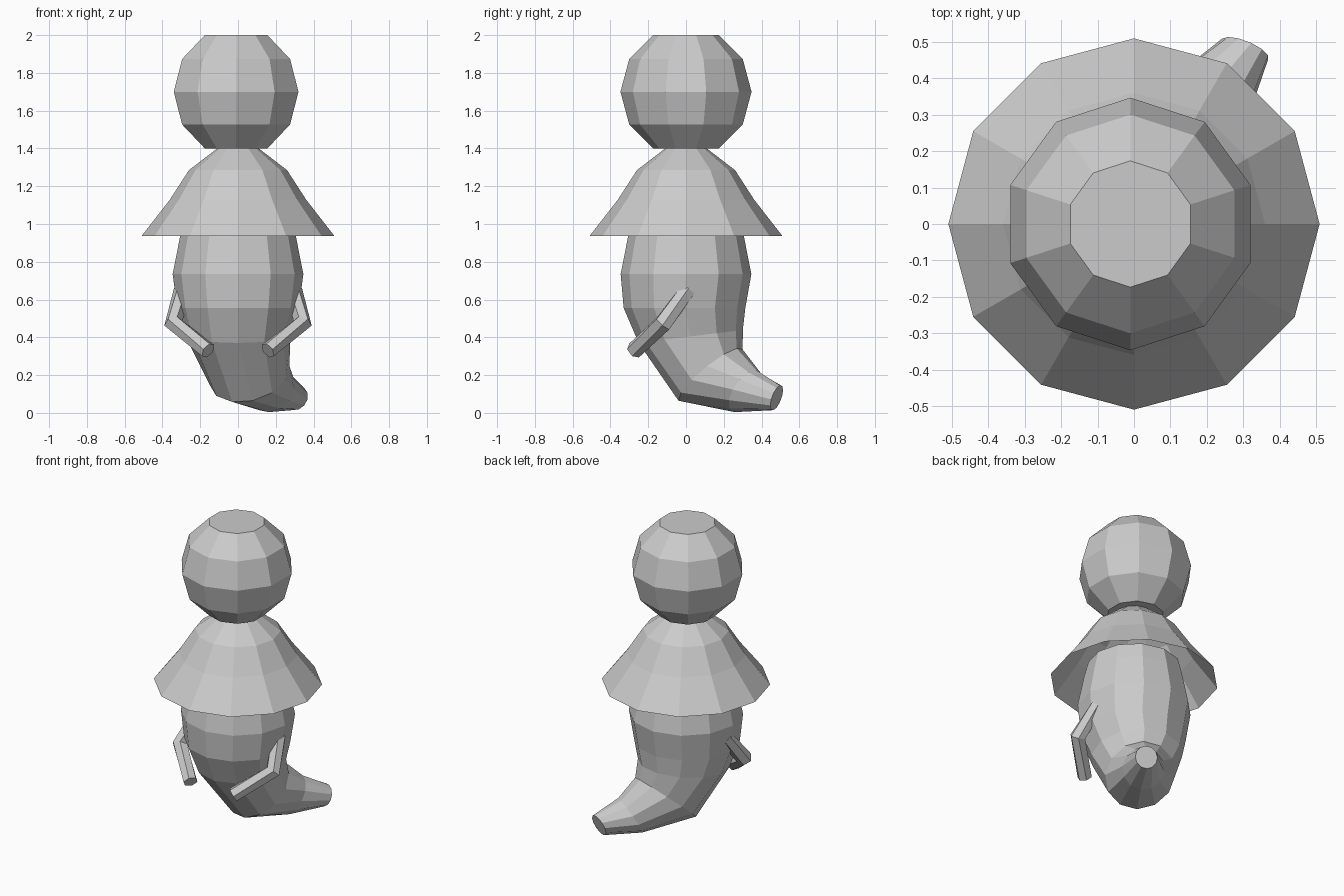
import bpy, bmesh
from math import sin, cos, pi, radians
from mathutils import Vector

if "Cube" in bpy.data.objects:
    bpy.data.objects.remove(bpy.data.objects["Cube"])

UP = Vector((0, 0, 1))


def tube(name, rings, sides, start=0.0, caps=True):
    """Loft flat-shaded rings given as (centre, radius, axis)."""
    bm = bmesh.new()
    loops = []
    for centre, radius, axis in rings:
        rot = UP.rotation_difference(Vector(axis).normalized())
        loop = []
        for i in range(sides):
            a = start + 2 * pi * i / sides
            p = Vector((radius * cos(a), radius * sin(a), 0))
            loop.append(bm.verts.new(Vector(centre) + rot @ p))
        loops.append(loop)
    for lo, hi in zip(loops, loops[1:]):
        for i in range(sides):
            j = (i + 1) % sides
            bm.faces.new((lo[i], lo[j], hi[j], hi[i]))
    if caps:
        bm.faces.new(loops[0])
        bm.faces.new(loops[-1])
    bmesh.ops.recalc_face_normals(bm, faces=bm.faces)
    mesh = bpy.data.meshes.new(name)
    bm.to_mesh(mesh)
    bm.free()
    obj = bpy.data.objects.new(name, mesh)
    bpy.context.collection.objects.link(obj)
    return obj


# Head: ten-sided ball with flattened poles
R = 0.347
tube("head", [((-0.01, 0, 1.70 + R * sin(radians(t))), R * cos(radians(t)), UP)
              for t in (-60, -30, 0, 30, 60)], 10, pi / 2)

# Cape: flared open shell
tube("cape", [((0, 0, z), r, UP) for r, z in
              ((0.51, 0.937), (0.36, 1.13), (0.26, 1.285), (0.11, 1.40))], 12, caps=False)

# Body: tapering tube that curls back into a tail
tube("body_and_tail", [
    ((0.305, 0.48, 0.08), 0.07, (-0.36, -0.88, 0.33)),
    ((0.19, 0.315, 0.115), 0.128, (-0.15, -0.217, 0.15)),
    ((0.06, 0.13, 0.20), 0.218, (-0.10, -0.277, 0.335)),
    ((0.0, 0.025, 0.405), 0.278, (0, -0.10, 0.8)),
    ((0, -0.008, 0.555), 0.322, UP),
    ((0, 0, 0.735), 0.346, UP),
    ((0, 0, 0.937), 0.306, UP),
    ((0, 0, 1.04), 0.28, UP),
], 12)

# Arms: bent at the elbow, mirrored left and right
for side, s in (("left", -1), ("right", 1)):
    points = [Vector((s * x, y, z)) for x, y, z in
              ((0.158, -0.275, 0.33), (0.342, -0.12, 0.475), (0.295, 0.01, 0.65))]
    fore = (points[1] - points[0]).normalized()
    upper = (points[2] - points[1]).normalized()
    tube(side + "_arm", [(points[0], 0.045, fore),
                         (points[1], 0.05, fore + upper),
                         (points[2], 0.045, upper)], 6)
